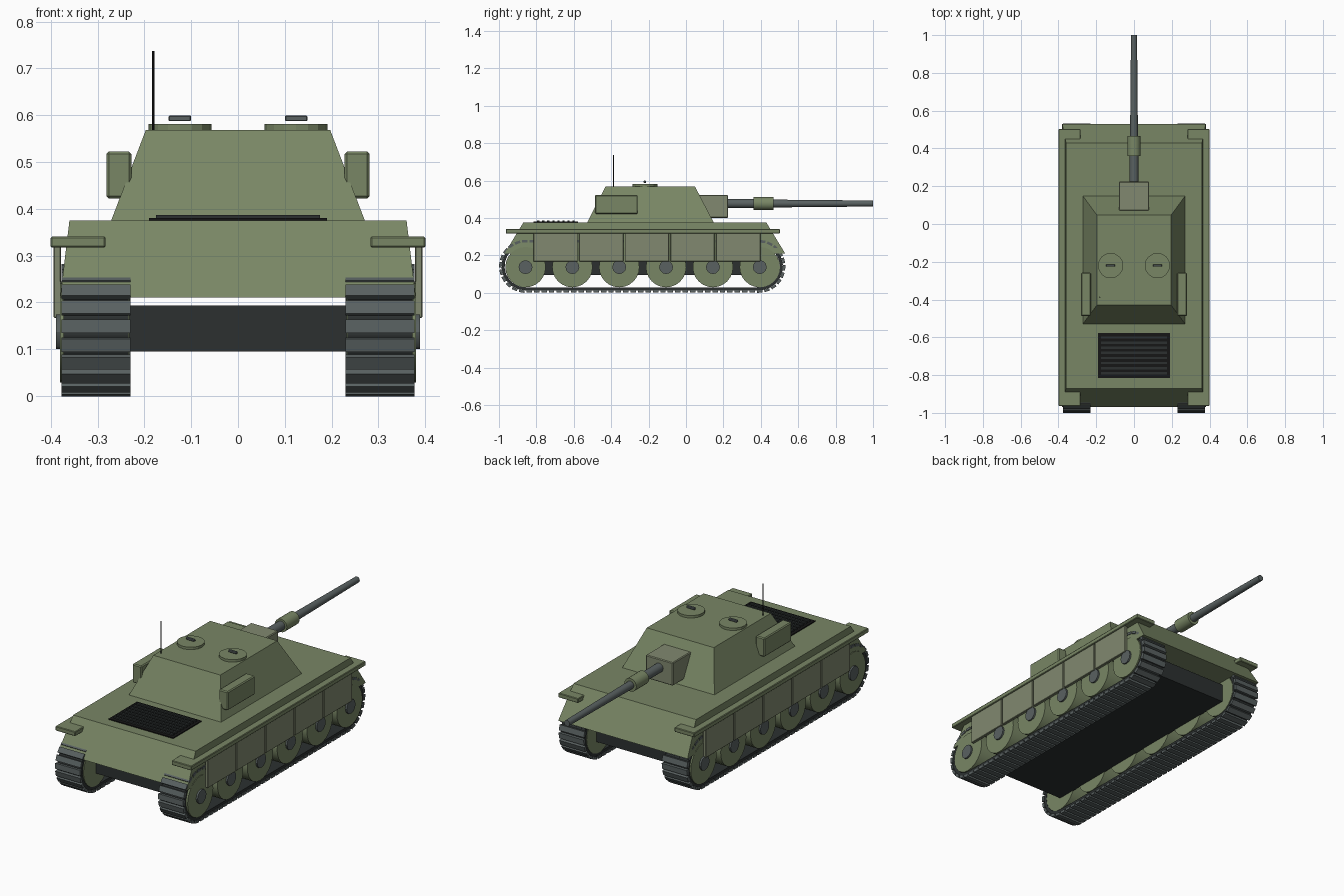
import bpy, bmesh
from math import pi, sin, cos
from mathutils import Matrix, Vector

if "Cube" in bpy.data.objects:
    bpy.data.objects.remove(bpy.data.objects["Cube"])


def material(name, r, g, b):
    m = bpy.data.materials.new(name)
    m.diffuse_color = (r, g, b, 1)
    m.use_nodes = True
    m.node_tree.nodes["Principled BSDF"].inputs["Base Color"].default_value = m.diffuse_color
    return m


OLIVE = material("olive", .19, .24, .13)
DRAB = material("drab", .22, .25, .16)
STEEL = material("steel", .10, .12, .12)
RUBBER = material("rubber", .025, .03, .03)
BLACK = material("black", .008, .008, .008)


def finish(name, bm, mat, bevel=0, smooth=False):
    bmesh.ops.recalc_face_normals(bm, faces=bm.faces)
    me = bpy.data.meshes.new(name)
    bm.to_mesh(me)
    bm.free()
    me.materials.append(mat)
    ob = bpy.data.objects.new(name, me)
    bpy.context.collection.objects.link(ob)
    if bevel:
        mod = ob.modifiers.new("bevel", 'BEVEL')
        mod.width = bevel
        mod.segments = 1
    if smooth:
        bpy.ops.object.select_all(action='DESELECT')
        ob.select_set(True)
        bpy.context.view_layer.objects.active = ob
        bpy.ops.object.shade_smooth_by_angle()
    return ob


def add_box(bm, x0, x1, y0, y1, z0, z1):
    m = Matrix.Translation(((x0 + x1) / 2, (y0 + y1) / 2, (z0 + z1) / 2))
    bmesh.ops.create_cube(bm, size=1, matrix=m @ Matrix.Diagonal((x1 - x0, y1 - y0, z1 - z0, 1)))


def box(name, mat, *dims, bevel=0):
    bm = bmesh.new()
    add_box(bm, *dims)
    return finish(name, bm, mat, bevel)


def frustum(name, mat, low, high):
    """low / high = (half width, y0, y1, z)"""
    bm = bmesh.new()
    rings = [[bm.verts.new(p) for p in ((-w, a, z), (w, a, z), (w, b, z), (-w, b, z))]
             for w, a, b, z in (low, high)]
    for r in rings:
        bm.faces.new(r)
    for i in range(4):
        j = (i + 1) % 4
        bm.faces.new((rings[0][i], rings[0][j], rings[1][j], rings[1][i]))
    return finish(name, bm, mat)


def cylinder(name, mat, p, q, r1, r2=None, n=20, smooth=True):
    p, q = Vector(p), Vector(q)
    d = q - p
    bm = bmesh.new()
    m = Matrix.Translation((p + q) / 2) @ d.to_track_quat('Z', 'Y').to_matrix().to_4x4()
    bmesh.ops.create_cone(bm, cap_ends=True, segments=n, radius1=r1,
                          radius2=r1 if r2 is None else r2, depth=d.length, matrix=m)
    return finish(name, bm, mat, smooth=smooth)


# hull: tapered upper body and dark lower tub
frustum("upper_hull", OLIVE, (.38, -.97, .53, .21), (.36, -.87, .43, .375))
box("lower_hull", RUBBER, -.235, .235, -.86, .42, .095, .193)

# engine grille with slats
box("engine_grille", BLACK, -.19, .19, -.815, -.577, .37, .38)
bm = bmesh.new()
for i in range(8):
    y = -.79 + i * .027
    add_box(bm, -.175, .175, y - .006, y + .006, .378, .387)
finish("grille_slats", bm, RUBBER)

# turret, mantlet and gun
frustum("turret", OLIVE, (.272, -.53, .15, .372), (.197, -.43, .048, .568))
box("mantlet", DRAB, -.08, .08, .07, .225, .40, .523, bevel=.004)
GZ = .477
cylinder("gun_base", STEEL, (0, .2, GZ), (0, .37, GZ), .024)
cylinder("gun_sleeve", OLIVE, (0, .36, GZ), (0, .467, GZ), .035)
cylinder("gun_barrel", STEEL, (0, .45, GZ), (0, 1, GZ), .021, .016)
cylinder("antenna", BLACK, (-.181, -.388, .56), (-.181, -.388, .737), .003, n=8)

# hatches, handles and turret stowage boxes
for s, side in ((-1, "left"), (1, "right")):
    x = s * .124
    cylinder("hatch_" + side, OLIVE, (x, -.22, .56), (x, -.22, .581), .067, n=16, smooth=False)
    box("hatch_handle_" + side, STEEL, x - .024, x + .024, -.226, -.214, .587, .599, bevel=.002)
    a, b = sorted((s * .228, s * .281))
    box("stowage_box_" + side, OLIVE, a, b, -.487, -.258, .422, .522, bevel=.005)

# track loop geometry: a stadium in the y-z plane
Y0, Y1, ZC, RM = -.858, .39, .141, .134
STRAIGHT, ARC = Y1 - Y0, pi * RM


def on_track(d, r):
    """Point and angle at distance d along the loop, offset to radius r."""
    d %= 2 * (STRAIGHT + ARC)
    if d < STRAIGHT:
        return Y0 + d, ZC - r, -pi / 2
    d -= STRAIGHT
    if d < ARC:
        a = -pi / 2 + d / RM
        return Y1 + r * cos(a), ZC + r * sin(a), a
    d -= ARC
    if d < STRAIGHT:
        return Y1 - d, ZC + r, pi / 2
    a = pi / 2 + (d - STRAIGHT) / RM
    return Y0 + r * cos(a), ZC + r * sin(a), a


def track(side, s):
    total, n = 2 * (STRAIGHT + ARC), 84
    # continuous belt
    bm = bmesh.new()
    loops = []
    for i in range(n):
        ring = []
        for x, r in ((.234, .112), (.373, .112), (.373, .128), (.234, .128)):
            y, z, a = on_track(i * total / n, r)
            ring.append(bm.verts.new((s * x, y, z)))
        loops.append(ring)
    for i in range(n):
        p, q = loops[i], loops[(i + 1) % n]
        for k in range(4):
            m = (k + 1) % 4
            bm.faces.new((p[k], p[m], q[m], q[k]))
    finish("track_belt_" + side, bm, RUBBER)
    # track pads
    bm = bmesh.new()
    for i in range(n):
        y, z, a = on_track((i + .5) * total / n, RM)
        m = Matrix.Translation((s * .303, y, z)) @ Matrix.Rotation(a, 4, 'X')
        bmesh.ops.create_cube(bm, size=1, matrix=m @ Matrix.Diagonal((.147, .014, .029, 1)))
    finish("track_pads_" + side, bm, STEEL)


# running gear, fenders and side skirts for both sides
for s, side in ((-1, "left"), (1, "right")):
    track(side, s)
    for i in range(6):
        y = Y0 + i * .2505
        tag = f"_{side}_{i + 1}"
        cylinder("road_wheel" + tag, OLIVE, (s * .232, y, .137), (s * .38, y, .137), .108, n=24)
        cylinder("wheel_hub" + tag, STEEL, (s * .37, y, .137), (s * .389, y, .137), .037, n=12)
    a, b = sorted((s * .283, s * .4))
    box("fender_" + side, OLIVE, a, b, -.963, .502, .317, .341, bevel=.003)
    a, b = sorted((s * .378, s * .394))
    for i in range(5):
        y = -.815 + i * .244
        box(f"skirt_{side}_{i + 1}", DRAB, a, b, y, y + .236, .167, .32, bevel=.002)
